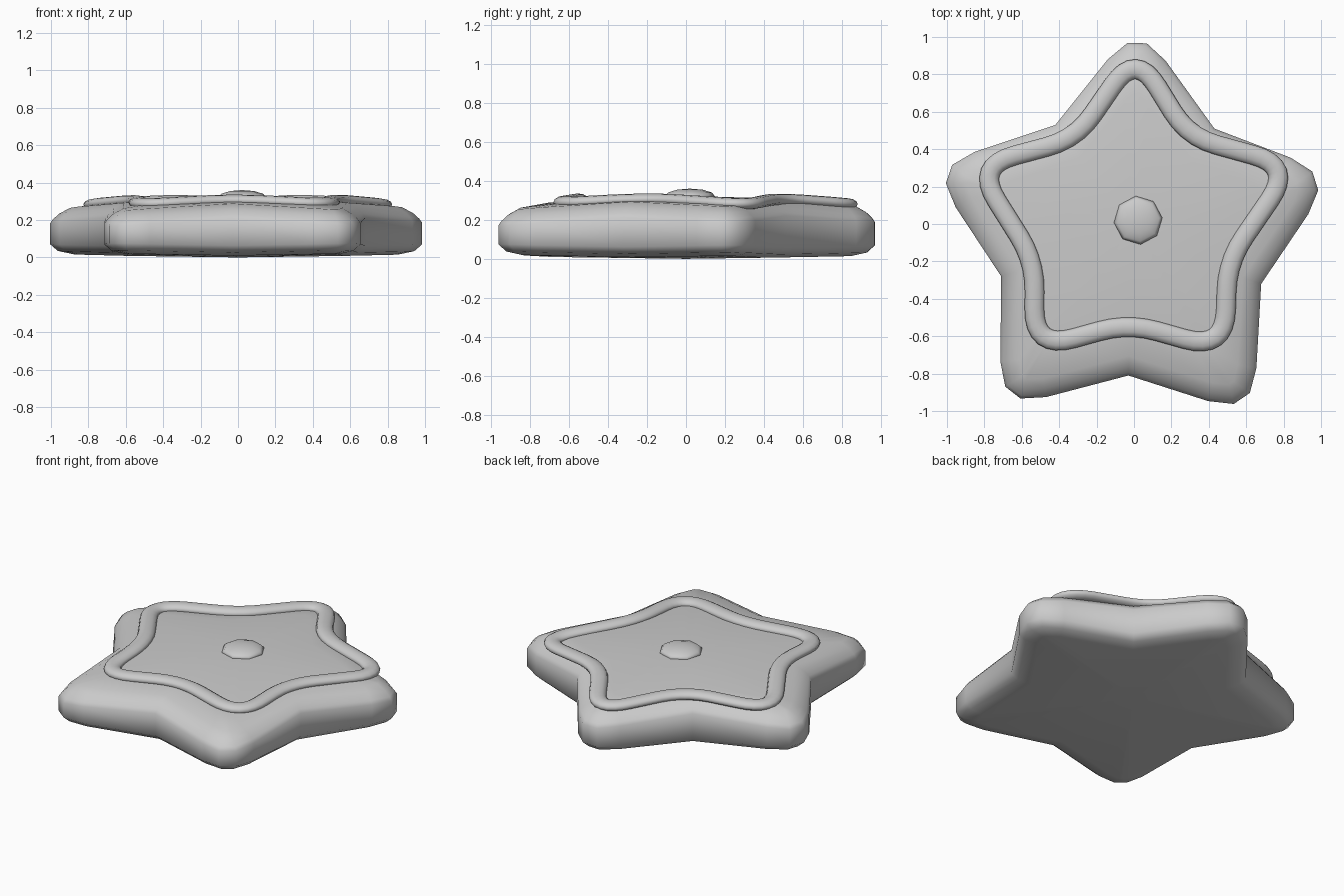
import bpy, bmesh, math
from mathutils import Vector

if "Cube" in bpy.data.objects:
    bpy.data.objects.remove(bpy.data.objects["Cube"])

grey = bpy.data.materials.new("plain_grey")
grey.use_nodes = True
grey.diffuse_color = (0.6, 0.6, 0.6, 1)
grey.node_tree.nodes["Principled BSDF"].inputs["Base Color"].default_value = grey.diffuse_color


def rounded_star(corners, tip_cut, tip_steps, valley_cut=0, valley_steps=0):
    """Star outline whose tips (even) and valleys (odd corners) are rounded."""
    pts = [Vector(c) for c in corners]
    outline = []
    for i, b in enumerate(pts):
        cut, steps = (valley_cut, valley_steps) if i % 2 else (tip_cut, tip_steps)
        if not steps:
            outline.append(b)
            continue
        a = b + (pts[i - 1] - b).normalized() * cut
        c = b + (pts[(i + 1) % len(pts)] - b).normalized() * cut
        for k in range(steps + 1):
            t = k / steps
            outline.append(a * (1 - t) ** 2 + b * 2 * t * (1 - t) + c * t * t)
    return outline


def offset(outline, d):
    """Move a clockwise outline outwards by d with mitred corners."""
    moved = []
    for i, p in enumerate(outline):
        u = (p - outline[i - 1]).normalized()
        v = (outline[(i + 1) % len(outline)] - p).normalized()
        n = Vector((-u.y - v.y, u.x + v.x)).normalized()
        moved.append(p + n * d / max(0.5, n.dot(Vector((-u.y, u.x)))))
    return moved


def dome(p):
    return 0.32 - 0.065 * p.length_squared


def loft(name, loops, closed, angle):
    """Join equal loops of 3D points; fan the ends shut unless closed."""
    bm = bmesh.new()
    rows = [[bm.verts.new(p) for p in loop] for loop in loops]
    n = len(rows[0])
    for a, b in zip(rows, rows[1:] + (rows[:1] if closed else [])):
        for i in range(n):
            j = (i + 1) % n
            bm.faces.new((a[i], a[j], b[j], b[i]))
    if not closed:
        for row in (rows[0], rows[-1]):
            z = 0 if row is rows[0] else 0.32
            hub = bm.verts.new((0, 0, z))
            for i in range(n):
                bm.faces.new((row[i], row[(i + 1) % n], hub))
    bmesh.ops.recalc_face_normals(bm, faces=bm.faces)
    mesh = bpy.data.meshes.new(name)
    bm.to_mesh(mesh)
    bm.free()
    obj = bpy.data.objects.new(name, mesh)
    bpy.context.collection.objects.link(obj)
    finish(obj, angle)


def finish(obj, angle):
    obj.data.materials.append(grey)
    bpy.ops.object.select_all(action='DESELECT')
    obj.select_set(True)
    bpy.context.view_layer.objects.active = obj
    bpy.ops.object.shade_smooth_by_angle(angle=math.radians(angle))


# Pillow-shaped star body: flat base, rounded side, gently domed top
body = rounded_star([(0.02, 1.08), (0.43, 0.51), (1.075, 0.264), (0.68, -0.32),
                     (0.64, -1.025), (-0.03, -0.81), (-0.717, -0.99), (-0.71, -0.28),
                     (-1.095, 0.304), (-0.42, 0.53)], 0.255, 3)
loops = []
for inset, lift in ((0.12, 0), (0.04, 0.015), (0, 0.05)):
    loops.append([(p.x, p.y, 0.02 * p.length_squared + lift) for p in offset(body, -inset)])
for inset, drop in ((0, 0.07), (0.015, 0.05), (0.045, 0.025), (0.1, 0)):
    loops.append([(p.x, p.y, dome(p) - drop) for p in offset(body, -inset)])
top = offset(body, -0.1)
for s in (0.8, 0.6, 0.4, 0.2):
    loops.append([(p.x * s, p.y * s, dome(p * s)) for p in top])
loft("star_body", loops, False, 60)

# Raised star-shaped rim lying on the top
path = rounded_star([(0.01, 0.92), (0.29, 0.465), (0.85, 0.31), (0.5, -0.2),
                     (0.485, -0.675), (-0.03, -0.53), (-0.535, -0.67), (-0.53, -0.2),
                     (-0.85, 0.31), (-0.31, 0.455)], 0.22, 8, 0.16, 5)
loops = []
for k in range(12):
    a = math.tau * k / 12
    loops.append([(p.x, p.y, dome(q) + 0.005 + 0.03 * math.sin(a))
                  for p, q in zip(offset(path, 0.052 * math.cos(a)), path)])
loft("raised_rim", loops, True, 60)

# Eight-sided centre button
bpy.ops.mesh.primitive_uv_sphere_add(segments=8, ring_count=6, radius=1,
                                     location=(0.022, 0.02, 0.32), rotation=(0, 0, 0.1))
button = bpy.context.object
button.name = "centre_button"
button.scale = (0.13, 0.13, 0.04)
finish(button, 50)
